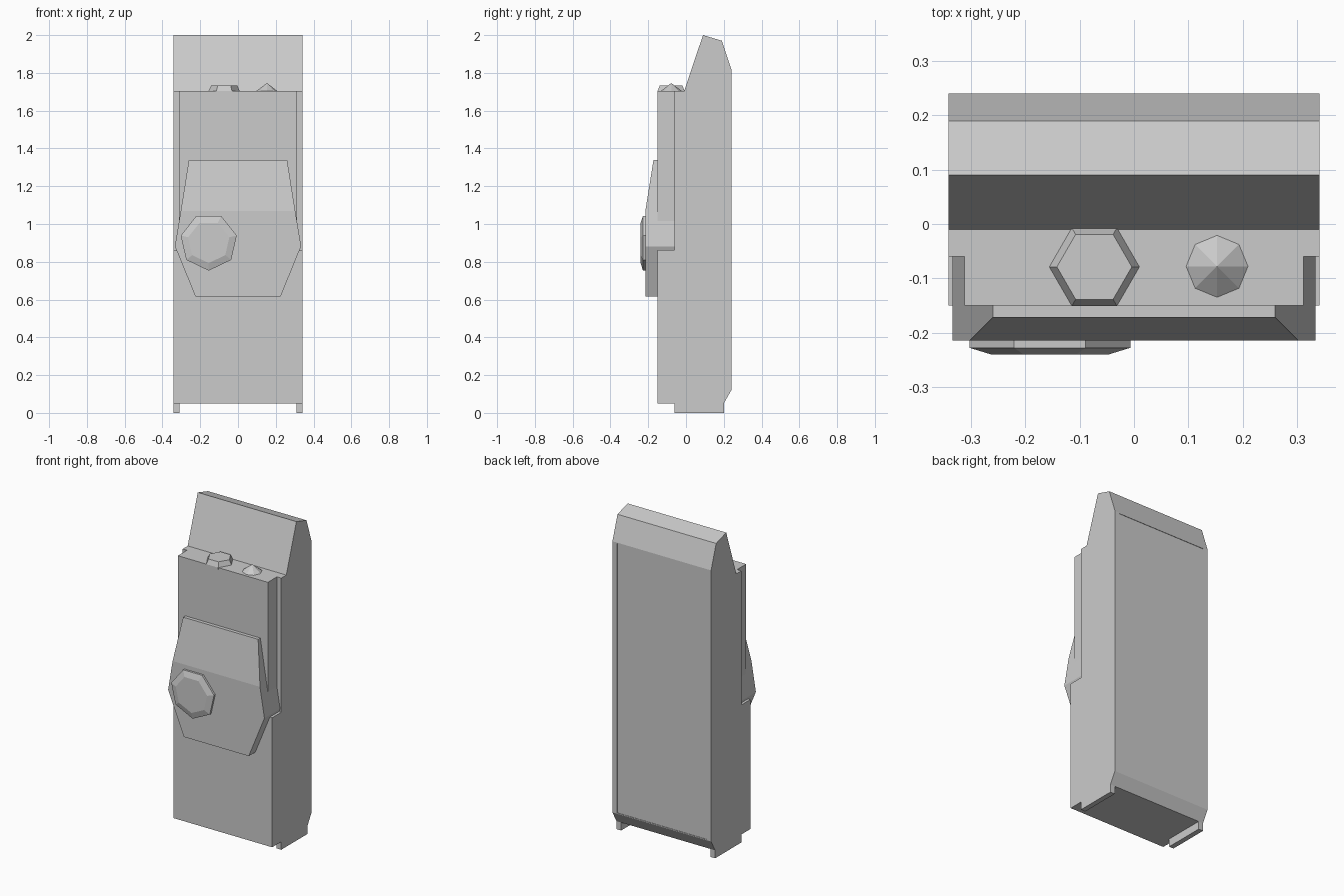
import bpy, bmesh, math
from mathutils import Matrix, Vector

if "Cube" in bpy.data.objects:
    bpy.data.objects.remove(bpy.data.objects["Cube"])


def finish(name, bm):
    bmesh.ops.recalc_face_normals(bm, faces=bm.faces[:])
    me = bpy.data.meshes.new(name)
    bm.to_mesh(me)
    bm.free()
    ob = bpy.data.objects.new(name, me)
    bpy.context.collection.objects.link(ob)
    return ob


def bridge(bm, a, b):
    n = len(a)
    for i in range(n):
        bm.faces.new((a[i], a[(i + 1) % n], b[(i + 1) % n], b[i]))


def box(name, lo, hi):
    lo, hi = Vector(lo), Vector(hi)
    bm = bmesh.new()
    bmesh.ops.create_cube(bm, size=1, matrix=Matrix.Translation((lo + hi) / 2)
                          @ Matrix.Diagonal((*(hi - lo), 1)))
    return finish(name, bm)


def knob(name, rings, sides, loc, phase=0.0, tilt=0.0):
    """Stack of polygon rings (radius, height); radius 0 closes to a point."""
    bm = bmesh.new()
    prev = None
    for r, h in rings:
        if r == 0:
            tip = bm.verts.new((0, 0, h))
            for i in range(sides):
                bm.faces.new((prev[i], prev[(i + 1) % sides], tip))
            break
        ring = [bm.verts.new((r * math.cos(phase + math.tau * i / sides),
                              r * math.sin(phase + math.tau * i / sides), h))
                for i in range(sides)]
        if prev:
            bridge(bm, prev, ring)
        else:
            bm.faces.new(ring)
        prev = ring
    else:
        bm.faces.new(prev)
    bm.transform(Matrix.Translation(loc) @ Matrix.Rotation(tilt, 4, 'X'))
    return finish(name, bm)


# Main body: side profile (y, z) extruded across x
W = 0.342
profile = [(-.15, .05), (-.06, .05), (-.06, 0), (.2, 0), (.2, .05), (.24, .12),
           (.24, 1.82), (.19, 1.97), (.09, 2.0), (-.01, 1.703), (-.15, 1.703)]
bm = bmesh.new()
left, right = ([bm.verts.new((x, y, z)) for y, z in profile] for x in (-W, W))
bm.faces.new(left)
bm.faces.new(right)
bridge(bm, left, right)
body = finish("body", bm)

# Cuts: gap between the feet, shallow back panel, upper front side recesses
cutters = [box("foot_gap_cutter", (-.31, -.4, -.1), (.31, .4, .05)),
           box("back_panel_cutter", (-.31, .237, .125), (.31, .3, 1.815))]
for s in (-1, 1):
    xs = sorted((s * .312, s * .4))
    cutters.append(box("recess_cutter", (xs[0], -.3, .862), (xs[1], -.06, 1.8)))
bpy.context.view_layer.objects.active = body
for c in cutters:
    c.hide_render = True
    m = body.modifiers.new("cut", 'BOOLEAN')
    m.operation, m.solver, m.object = 'DIFFERENCE', 'EXACT', c
    bpy.ops.object.modifier_apply(modifier=m.name)
for c in cutters:
    bpy.data.objects.remove(c)

# Front clip plate: six-sided outline, upper part leaning back, wings wrap the recesses
half = [(.26, -.172, 1.34), (.303, -.215, 1.07), (.334, -.215, .882), (.225, -.215, .615)]
outline = half + [(-x, y, z) for x, y, z in reversed(half)]
bm = bmesh.new()
front = [bm.verts.new(p) for p in outline]
back = [bm.verts.new((x, -.06, z)) for x, y, z in outline]
bm.faces.new((front[0], front[1], front[6], front[7]))
bm.faces.new(front[1:7])
bm.faces.new(back)
bridge(bm, front, back)
finish("front_plate", bm)

# Seven-sided front button
knob("front_button", [(.152, -.01), (.152, .013), (.112, .025)], 7,
     (-.155, -.215, .905), phase=-math.pi / 2, tilt=math.pi / 2)

# Hexagonal and pointed knobs on top
knob("hex_knob", [(.083, -.01), (.083, 0), (.069, .03)], 6, (-.073, -.079, 1.703))
knob("pointed_knob", [(.057, -.01), (.057, 0), (0, .043)], 8, (.153, -.078, 1.703))
